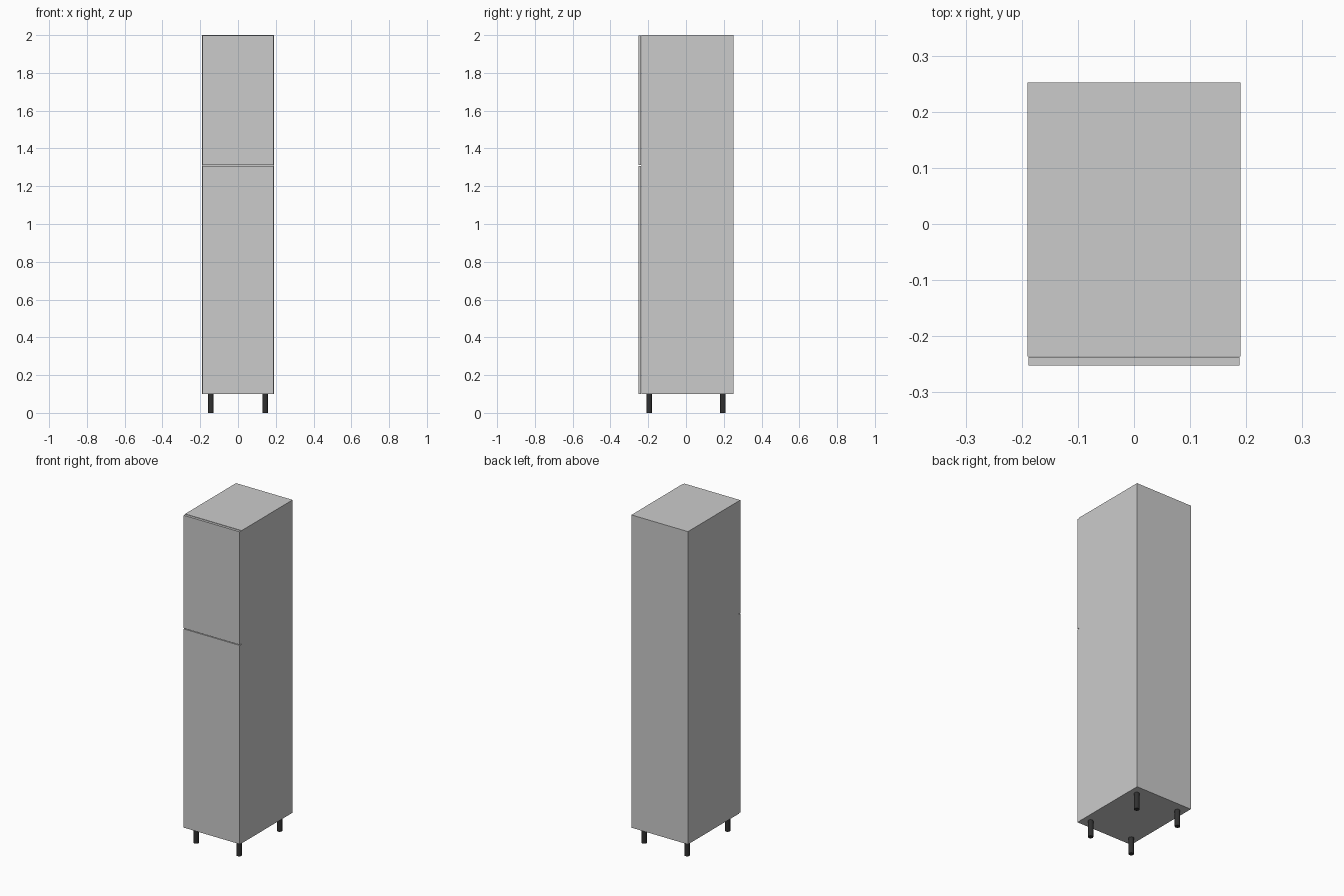
import bpy
import bmesh
from mathutils import Matrix, Vector

if "Cube" in bpy.data.objects:
    bpy.data.objects.remove(bpy.data.objects["Cube"])

W, Y0, Y1 = 0.19, -0.2525, 0.2525      # half width, door front, cabinet back
BODY_Y = -0.236                        # front edge of the carcass
Z0, Z1, SPLIT = 0.10, 2.0, 1.31        # underside, top, gap between the doors
T, GAP = 0.016, 0.002                  # board thickness, half door gap


def finish(bm, name):
    mesh = bpy.data.meshes.new(name)
    bm.to_mesh(mesh)
    bm.free()
    obj = bpy.data.objects.new(name, mesh)
    bpy.context.collection.objects.link(obj)
    return obj


def board(name, lo, hi):
    lo, hi = Vector(lo), Vector(hi)
    bm = bmesh.new()
    size = Matrix.Diagonal((hi - lo).to_4d())
    bmesh.ops.create_cube(bm, size=1, matrix=Matrix.Translation((lo + hi) / 2) @ size)
    return finish(bm, name)


# Carcass: full-height sides with the other boards fitted between them
board("left_side", (-W, BODY_Y, Z0), (-W + T, Y1, Z1))
board("right_side", (W - T, BODY_Y, Z0), (W, Y1, Z1))
inner = W - T
for name, z in (("bottom_panel", Z0), ("fixed_shelf", SPLIT - T / 2), ("top_panel", Z1 - T)):
    back = Y1 - T if name == "fixed_shelf" else Y1
    board(name, (-inner, BODY_Y, z), (inner, back, z + T))
board("back_panel", (-inner, Y1 - T, Z0 + T), (inner, Y1, Z1 - T))

# Doors, slightly narrower than the carcass, with a thin gap behind and between
for name, lo, hi in (("lower_door", Z0 + 0.001, SPLIT - GAP),
                     ("upper_door", SPLIT + GAP, Z1 - 0.002)):
    board(name, (-W + 0.002, Y0, lo), (W - 0.002, BODY_Y - 0.001, hi))

# Four dark round legs
dark = bpy.data.materials.new("dark_plastic")
dark.diffuse_color = (0.03, 0.03, 0.03, 1)
dark.use_nodes = True
dark.node_tree.nodes["Principled BSDF"].inputs["Base Color"].default_value = dark.diffuse_color
for fb, y in (("front", -0.195), ("back", 0.195)):
    for side, x in (("left", -0.144), ("right", 0.144)):
        bm = bmesh.new()
        bmesh.ops.create_cone(bm, cap_ends=True, segments=16, radius1=0.015, radius2=0.015,
                              depth=Z0, matrix=Matrix.Translation((x, y, Z0 / 2)))
        leg = finish(bm, f"{fb}_{side}_leg")
        leg.data.materials.append(dark)
